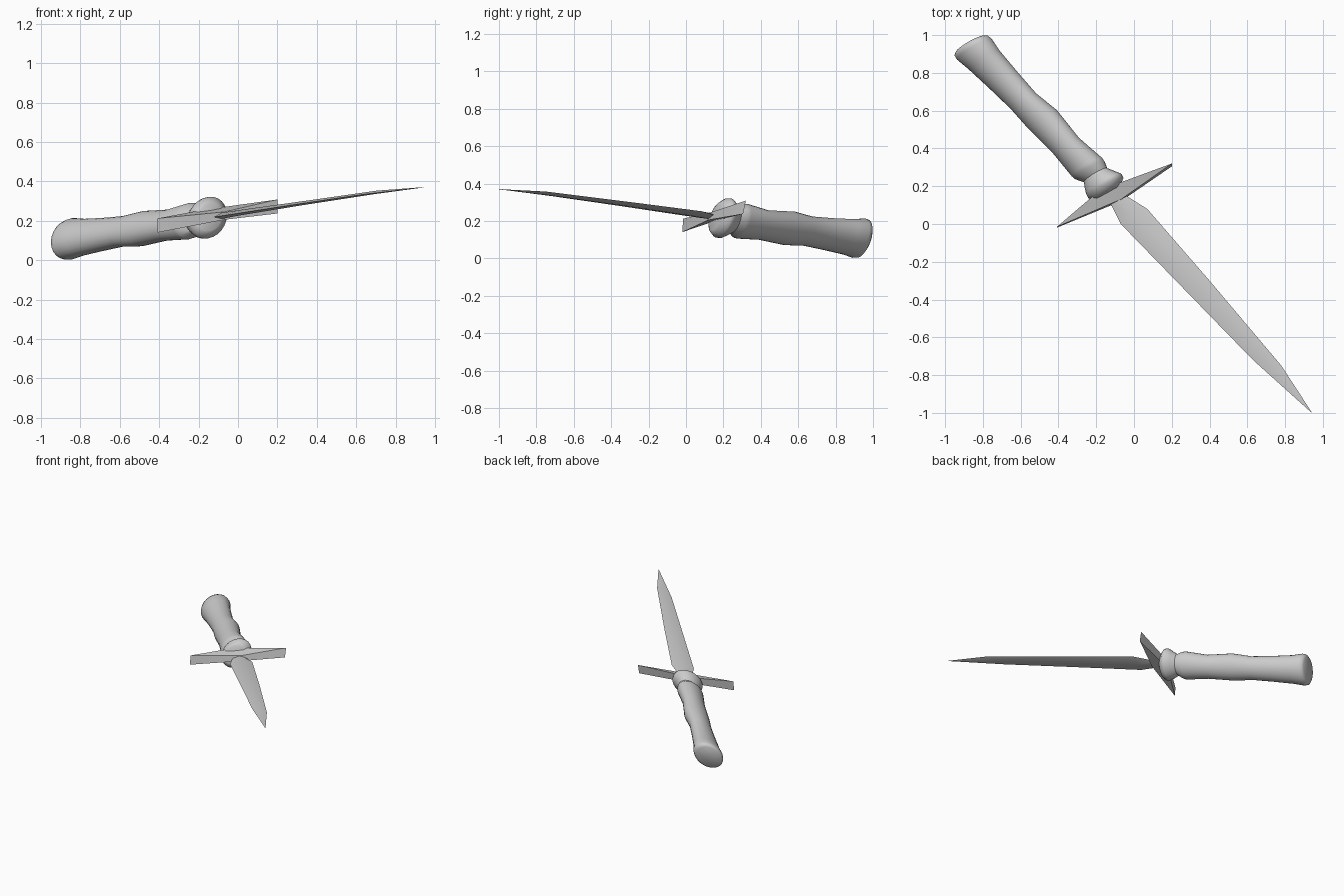
import bpy, math
from mathutils import Vector

# Shared skewed frame: everything is sheared along the diagonal
U = Vector((0.87, 0.48, 0.135))   # across the dagger
V = Vector((0.0, 0.2, 0.97))      # up


def make(name, verts, faces, angle):
    me = bpy.data.meshes.new(name)
    me.from_pydata([tuple(v) for v in verts], [], faces)
    me.update()
    ob = bpy.data.objects.new(name, me)
    bpy.context.collection.objects.link(ob)
    bpy.ops.object.select_all(action='DESELECT')
    ob.select_set(True)
    bpy.context.view_layer.objects.active = ob
    bpy.ops.object.mode_set(mode='EDIT')
    bpy.ops.mesh.select_all(action='SELECT')
    bpy.ops.mesh.normals_make_consistent(inside=False)
    bpy.ops.object.mode_set(mode='OBJECT')
    bpy.ops.object.shade_smooth_by_angle(angle=math.radians(angle))
    return ob


def loft(name, loops, angle):
    """Skin a list of equal-length loops and cap both ends."""
    n = len(loops[0])
    verts = [p for loop in loops for p in loop]
    faces = [(i * n + j, i * n + (j + 1) % n, (i + 1) * n + (j + 1) % n, (i + 1) * n + j)
             for i in range(len(loops) - 1) for j in range(n)]
    faces += [tuple(range(n)), tuple(range(len(verts) - n, len(verts)))]
    return make(name, verts, faces, angle)


def ring(x, y, z, r, n=24):
    c = Vector((x, y, z))
    return [c + r * (math.cos(a) * U + math.sin(a) * V)
            for a in (2 * math.pi * k / n for k in range(n))]


# Handle with swellings, from pommel to collar
loft("handle", [ring(*p) for p in [
    (-0.868, 0.952, 0.104, 0.088),
    (-0.860, 0.943, 0.105, 0.104),
    (-0.845, 0.925, 0.108, 0.108),
    (-0.795, 0.870, 0.115, 0.097),
    (-0.690, 0.760, 0.130, 0.087),
    (-0.585, 0.650, 0.146, 0.080),
    (-0.485, 0.555, 0.160, 0.092),
    (-0.360, 0.415, 0.178, 0.081),
    (-0.250, 0.302, 0.198, 0.095),
    (-0.235, 0.285, 0.200, 0.092),
    (-0.200, 0.255, 0.206, 0.070),
]], 50)

# Bulbous bolster in front of the handle
loft("bolster", [ring(*p) for p in [
    (-0.205, 0.262, 0.205, 0.070),
    (-0.185, 0.238, 0.208, 0.088),
    (-0.160, 0.212, 0.214, 0.108),
    (-0.150, 0.192, 0.216, 0.108),
    (-0.145, 0.165, 0.218, 0.085),
    (-0.142, 0.158, 0.219, 0.070),
]], 50)

# Crossguard: thick in the middle, tapering to upright edges
guard = [(-0.41, -0.02, 0.140), (-0.408, -0.015, 0.212),
         (0.20, 0.305, 0.237), (0.20, 0.32, 0.308),
         (-0.07, 0.12, 0.205), (-0.07, 0.13, 0.245),
         (-0.18, 0.17, 0.205), (-0.18, 0.18, 0.255)]
make("crossguard", guard, [
    (0, 4, 5, 1), (4, 2, 3, 5), (2, 6, 7, 3), (6, 0, 1, 7),
    (1, 5, 7), (5, 3, 7), (0, 6, 4), (4, 6, 2)], 20)


# Blade: thin diamond sections from base to tip
def section(left, right, t):
    a, b = Vector(left), Vector(right)
    m, up = (a + b) / 2, Vector((0, 0, t))
    return [a, m + up, b, m - up]


loft("blade", [section(*s) for s in [
    ((-0.13, 0.12, 0.218), (-0.05, 0.155, 0.230), 0.016),
    ((-0.07, 0.00, 0.227), (0.07, 0.08, 0.252), 0.014),
    ((0.28, -0.36, 0.281), (0.40, -0.30, 0.301), 0.010),
    ((0.63, -0.72, 0.333), (0.78, -0.75, 0.357), 0.008),
    ((0.939, -0.998, 0.369), (0.943, -1.0, 0.370), 0.001),
]], 30)
